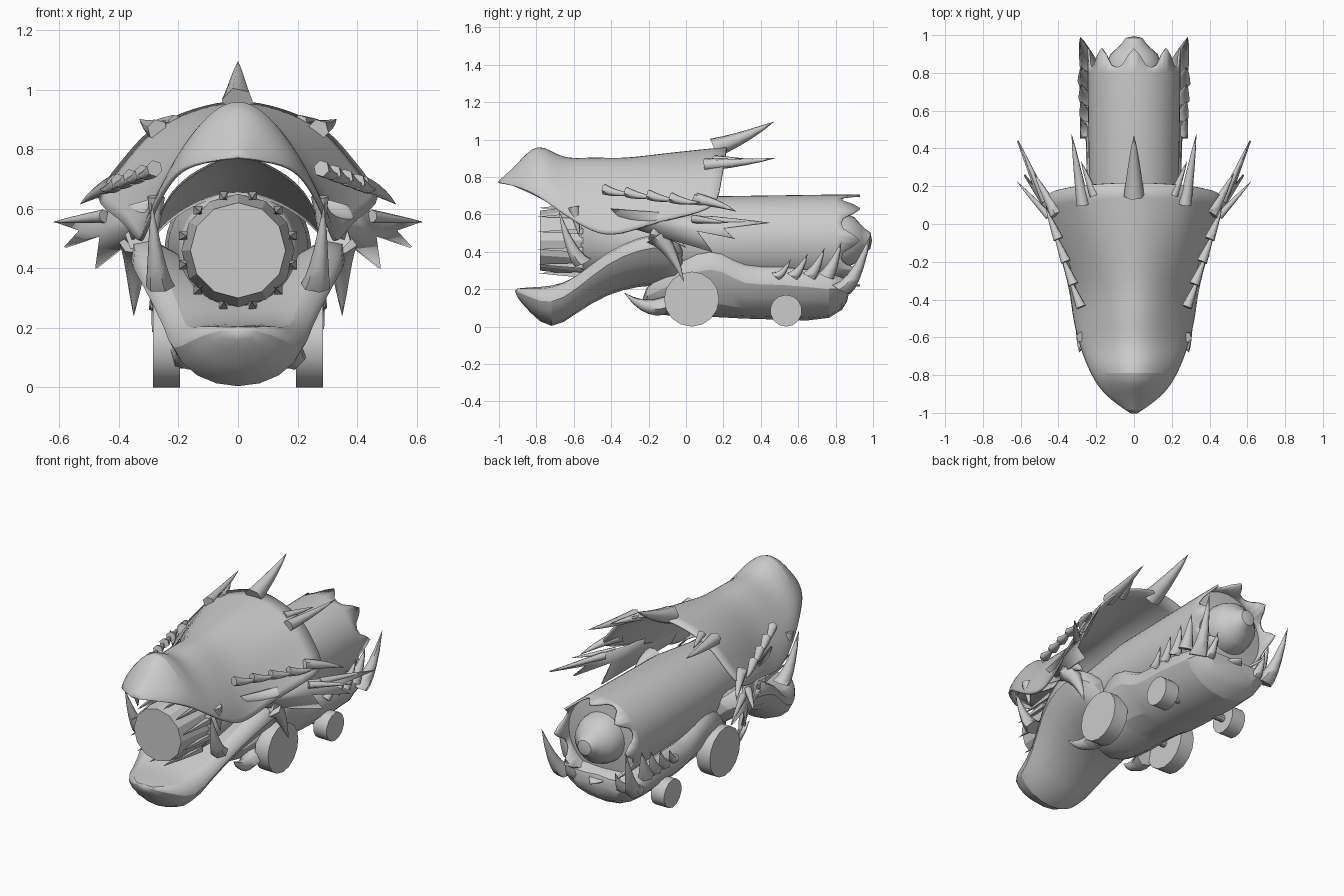
import bpy, bmesh, math
from mathutils import Vector

if "Cube" in bpy.data.objects:
    bpy.data.objects.remove(bpy.data.objects["Cube"])

GREY = (0.6, 0.6, 0.6, 1)
mat = bpy.data.materials.new("cast grey")
mat.use_nodes = True
mat.diffuse_color = GREY
mat.node_tree.nodes["Principled BSDF"].inputs["Base Color"].default_value = GREY


def finish(name, bm, angle=35, thick=0, subdiv=0):
    bmesh.ops.remove_doubles(bm, verts=bm.verts, dist=0.0004)
    bmesh.ops.recalc_face_normals(bm, faces=bm.faces)
    me = bpy.data.meshes.new(name)
    bm.to_mesh(me)
    bm.free()
    me.materials.append(mat)
    ob = bpy.data.objects.new(name, me)
    bpy.context.collection.objects.link(ob)
    if subdiv:
        mod = ob.modifiers.new("Smooth", 'SUBSURF')
        mod.levels = mod.render_levels = subdiv
    if thick:
        mod = ob.modifiers.new("Thickness", 'SOLIDIFY')
        mod.thickness, mod.offset = thick, 0
    bpy.ops.object.select_all(action='DESELECT')
    bpy.context.view_layer.objects.active = ob
    ob.select_set(True)
    bpy.ops.object.shade_smooth_by_angle(angle=math.radians(angle))


def bridge(bm, rings, closed=True, caps=False):
    """Skin a list of equally long point rows."""
    vs = [[bm.verts.new(p) for p in r] for r in rings]
    n = len(vs[0])
    for a, b in zip(vs, vs[1:]):
        for i in range(n if closed else n - 1):
            j = (i + 1) % n
            bm.faces.new((a[i], a[j], b[j], b[i]))
    if caps:
        bm.faces.new(vs[0])
        bm.faces.new(vs[-1])


def arch(name, stations, thick):
    """Open hood from (y, top z, half width, edge z), round in front, roof-shaped behind."""
    bm, rings = bmesh.new(), []
    for y, top, w, edge in stations:
        t = min(1, max(0, (y + 0.5) / 0.6))
        half = []
        for u0, u1, v0, v1 in ((0.35, 0.3, 0.12, 0.09), (0.7, 0.6, 0.45, 0.28),
                               (0.95, 0.78, 0.8, 0.62), (1, 1, 1, 1)):
            u, v = u0 + (u1 - u0) * t, v0 + (v1 - v0) * t
            half.append((w * u, y - 0.06 * t * v, top + (edge - top) * v))
        rings.append([(-x, q, z) for x, q, z in reversed(half)] + [(0, y, top)] + half)
    bridge(bm, rings, closed=False)
    finish(name, bm, angle=50, thick=thick, subdiv=2)


def trough(name, floor, slope, stations):
    """Hollowed keel lofted from (y, half width, rim z, bottom z)."""
    bm, rings = bmesh.new(), []
    for y, w, rim, low in stations:
        h = rim - low
        half = [(w * 0.84, y, rim), (w, y, low + h * 0.62), (w * 0.62, y, low + h * 0.16)]
        mirror = [(-x, q, z) for x, q, z in reversed(half)]
        rings.append([(0, y, min(rim, floor + slope * y))] + half + [(0, y, low)] + mirror)
    bridge(bm, rings, caps=True)
    finish(name, bm, angle=40, subdiv=1)


def revolve(name, profile, sides, rim=None, **kw):
    """Turn (radius, y) points about the gun axis; rim shifts the last ring's y."""
    bm, rings = bmesh.new(), []
    angles = [2 * math.pi * i / sides for i in range(sides)]
    for r, y in profile:
        last = rim and y == profile[-1][1]
        rings.append([(r * math.sin(a), y + (rim(a) if last else 0), AXIS + r * math.cos(a))
                      for a in angles])
    bridge(bm, rings)
    finish(name, bm, **kw)


def spike(name, base, tip, r, lift=0.0, sides=6, mirror=True):
    """Tapering horn, bowed up or down by lift."""
    for s, side in ((1, "left_"), (-1, "right_")) if mirror else ((1, ""),):
        b, t = (Vector((p[0] * s, p[1], p[2])) for p in (base, tip))
        e = (t - b).orthogonal().normalized()
        f = (t - b).normalized().cross(e)
        bm, rings = bmesh.new(), []
        for k in range(6):
            u = k / 5
            c = b.lerp(t, u) + Vector((0, 0, lift * 4 * u * (1 - u)))
            w = r * (1 - u) ** 0.8 + 0.0006
            rings.append([c + (e * math.cos(a) + f * math.sin(a)) * w
                          for a in (2 * math.pi * i / sides for i in range(sides))])
        bridge(bm, rings, caps=True)
        finish(side + name, bm, angle=60)


# Gun barrel with scalloped breech rim, and rounded breech knob
AXIS = 0.46
revolve("barrel", [(0.18, -0.56), (0.195, -0.2), (0.23, 0.1), (0.24, 0.8), (0.24, 0.86)], 48,
        rim=lambda a: 0.1 * abs(math.cos(4 * a)) ** 3 - 0.03, thick=0.012)
revolve("breech", [(0.235, 0.8), (0.15, 0.81), (0.145, 0.85), (0.125, 0.9), (0.08, 0.94),
                   (0.065, 0.955), (0.045, 0.985), (0, 0.995)], 24)

# Twelve sided muzzle with clamping ribs
revolve("muzzle", [(0, -0.78), (0.16, -0.78), (0.19, -0.55), (0, -0.55)], 12, angle=20)
for i in range(12):
    a = 2 * math.pi * (i + 0.5) / 12
    dx, dz = math.sin(a), math.cos(a)
    spike(f"muzzle_rib_{i + 1}", (0.19 * dx, -0.55, AXIS + 0.19 * dz),
          (0.18 * dx, -0.79, AXIS + 0.18 * dz), 0.02, sides=4, mirror=False)

# Upper head: snout, brow and flaring neck crest
arch("upper_head", [
    (-1.0, 0.772, 0.012, 0.768), (-0.9, 0.865, 0.16, 0.75), (-0.79, 1.005, 0.225, 0.7),
    (-0.67, 0.895, 0.275, 0.61), (-0.5, 0.92, 0.32, 0.5), (-0.35, 0.905, 0.33, 0.48),
    (-0.1, 0.935, 0.39, 0.57), (0.22, 0.965, 0.5, 0.62)], 0.012)

# Palate sloping back to close the throat around the barrel
arch("palate", [(-0.95, 0.775, 0.06, 0.765), (-0.75, 0.755, 0.22, 0.68),
                (-0.55, 0.71, 0.28, 0.54), (-0.3, 0.655, 0.3, 0.48)], 0.006)

# Lower jaw rising into the cheeks
trough("lower_jaw", 0.29, 0.1, [
    (-0.92, 0.06, 0.21, 0.175), (-0.84, 0.18, 0.215, 0.07), (-0.72, 0.245, 0.215, -0.045),
    (-0.59, 0.265, 0.28, 0.06), (-0.42, 0.35, 0.46, 0.16), (-0.25, 0.395, 0.55, 0.2),
    (-0.1, 0.395, 0.585, 0.2), (0, 0.34, 0.48, 0.2)])

# Belly cradle under the barrel
trough("cradle", 0.26, 0, [
    (-0.24, 0.12, 0.2, 0.075), (-0.1, 0.23, 0.32, 0.04), (0.06, 0.275, 0.49, 0.03),
    (0.2, 0.275, 0.49, 0.025), (0.3, 0.275, 0.34, 0.025), (0.5, 0.285, 0.37, 0.02),
    (0.8, 0.28, 0.31, 0.005), (0.88, 0.26, 0.25, 0.15)])

# Ragged side frills behind the jaw hinge
FRILL = [(0.3, -0.4, 0.63), (0.4, 0, 0.6), (0.5, 0.18, 0.58),
         (0.615, 0.44, 0.555), (0.53, 0.2, 0.525), (0.58, 0.26, 0.47), (0.46, 0.06, 0.51),
         (0.475, 0.14, 0.4), (0.31, -0.3, 0.53)]
for s, side in ((1, "left"), (-1, "right")):
    bm = bmesh.new()
    face = bm.faces.new([bm.verts.new((x * s, y, z)) for x, y, z in FRILL])
    bmesh.ops.triangulate(bm, faces=[face])
    finish(side + "_frill", bm, thick=0.01)

# Crest horns
spike("crown_horn", (0, 0.15, 0.955), (0, 0.47, 1.095), 0.055, -0.01, mirror=False)
spike("crest_horn", (0.27, 0.1, 0.865), (0.33, 0.475, 0.9), 0.035, -0.005)
spike("crest_thorn", (0.21, 0.15, 0.89), (0.28, 0.33, 0.895), 0.025)
spike("crest_side_horn", (0.41, 0.05, 0.68), (0.53, 0.27, 0.615), 0.035, 0.01)
spike("frill_thorn", (0.45, 0.04, 0.575), (0.62, 0.225, 0.555), 0.022)
spike("frill_horn", (0.47, 0.12, 0.57), (0.615, 0.445, 0.555), 0.022)
for i in range(4):
    x, y, z = 0.28 + 0.04 * i, -0.44 + 0.12 * i, 0.735 - 0.015 * i
    spike(f"temple_thorn_{i + 1}", (x, y, z), (x + 0.065, y + 0.16, z - 0.025), 0.028, -0.01)

# Cheek horns, fangs and belly claws
spike("cheek_horn", (0.34, -0.16, 0.48), (0.35, -0.01, 0.24), 0.06, 0.04)
spike("cheek_back_horn", (0.33, -0.18, 0.5), (0.37, 0, 0.42), 0.05, 0.03)
spike("jaw_fang", (0.26, -0.55, 0.34), (0.29, -0.68, 0.62), 0.05, -0.05)
spike("lip_fang", (0.275, -0.6, 0.64), (0.28, -0.57, 0.48), 0.03)
spike("belly_claw", (0.17, -0.1, 0.12), (0.2, -0.33, 0.18), 0.06, -0.04)

# Tail claws growing toward the big rear tusks
for i in range(4):
    y = 0.48 + 0.09 * i
    spike(f"tail_claw_{i + 1}", (0.255, y, 0.27), (0.28, y + 0.08, 0.36 + 0.03 * i),
          0.03 + 0.005 * i, -0.02)
spike("tail_tusk", (0.235, 0.83, 0.2), (0.285, 0.99, 0.5), 0.055, -0.06)
spike("rear_spur", (0.17, 0.84, 0.21), (0.17, 0.93, 0.33), 0.04, -0.03)


# Wheels on short axles
def drum(name, x, y, z, r, width, sides):
    bm = bmesh.new()
    bmesh.ops.create_cone(bm, cap_ends=True, segments=sides, radius1=r, radius2=r, depth=width)
    for v in bm.verts:
        v.co = Vector((v.co.z + x, v.co.x + y, v.co.y + z))
    finish(name, bm, angle=32)


for end, y, r, sides in (("front", 0.03, 0.147, 16), ("rear", 0.535, 0.085, 14)):
    drum(end + "_left_wheel", 0.24, y, r, r, 0.09, sides)
    drum(end + "_right_wheel", -0.24, y, r, r, 0.09, sides)
    drum(end + "_axle", 0, y, r, 0.022, 0.46, 10)
